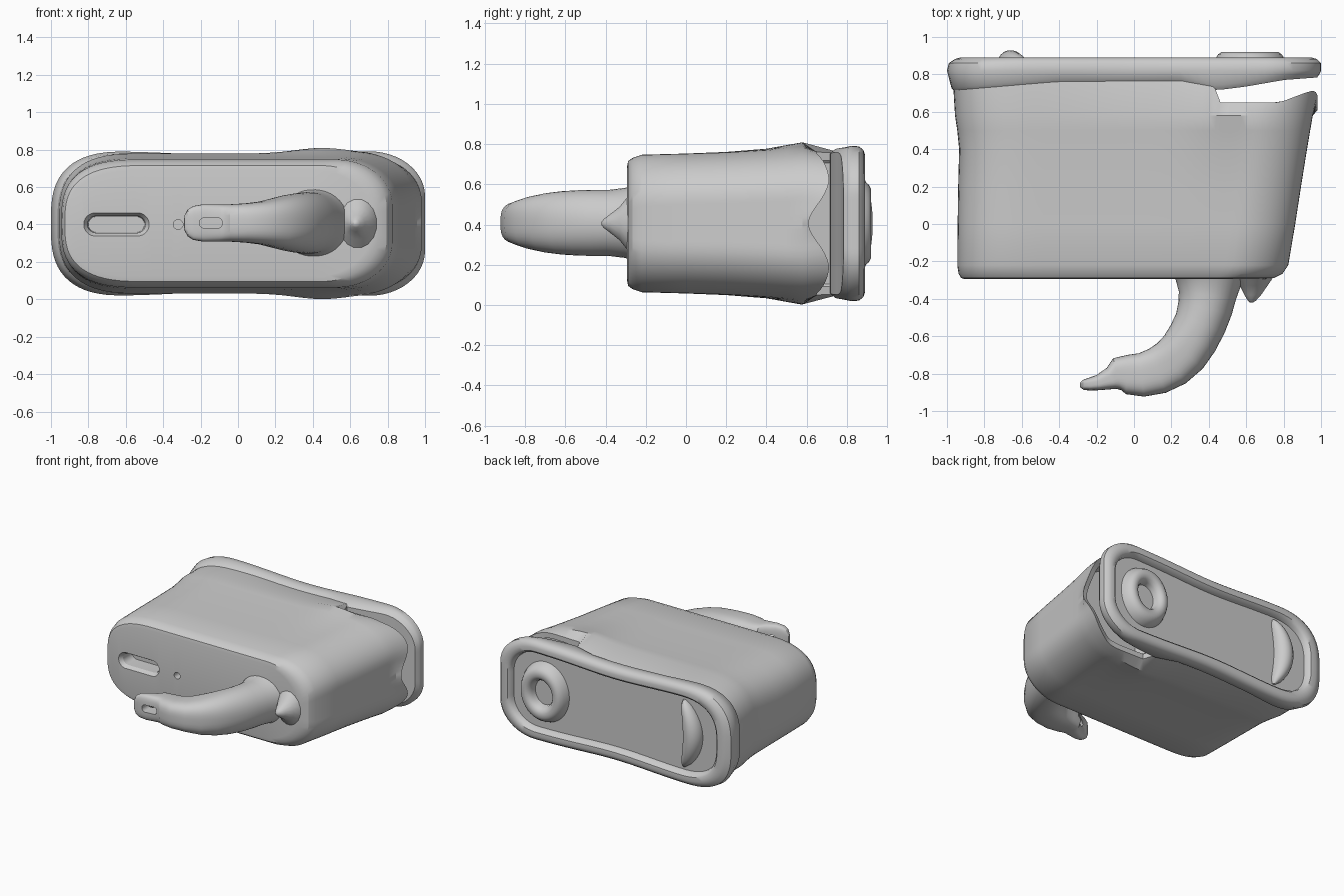
import bpy, bmesh, math
from mathutils import Vector

if "Cube" in bpy.data.objects:
    bpy.data.objects.remove(bpy.data.objects["Cube"])

MID = 0.405  # height of the horizontal symmetry plane


def lerp_table(x, table):
    for (x0, y0), (x1, y1) in zip(table, table[1:]):
        if x <= x1:
            t = max(0, (x - x0) / (x1 - x0))
            return y0 + (y1 - y0) * t
    return table[-1][1]


def bump(x, centre, width):
    return math.exp(-((x - centre) / width) ** 2)


def spow(v, e):
    return math.copysign(abs(v) ** e, v)


def outline(xl, xr, h, y, inset=0.0, swell=0.0, dip=0.0):
    """Rounded slab outline in XZ, mirrored about MID; y may be a function of (x, dz)."""
    xl, xr, h = xl + inset, xr - inset, h - inset
    rxl, rzl = 0.42 - inset, h * 0.93
    rxr, rzr = 0.30 - inset, 0.24 - inset * 0.6
    pts = [(xr, (h - rzr) * k / 5 + 0.004) for k in range(5)]
    for k in range(13):
        a = math.pi / 2 * k / 12
        pts.append((xr - rxr + rxr * math.cos(a), h - rzr + rzr * math.sin(a)))
    x0, x1 = xr - rxr, xl + rxl
    pts += [(x0 + (x1 - x0) * k / 28, h) for k in range(1, 28)]
    for k in range(17):
        a = math.pi / 2 * (1 + k / 16)
        pts.append((xl + rxl + rxl * spow(math.cos(a), 0.74), h - rzl + rzl * spow(max(0, math.sin(a)), 0.74)))
    half = []
    for x, z in pts:
        z *= 1 + (swell * bump(x, 0.45, 0.2) - dip * bump(x, 0.0, 0.4)) / h
        half.append((x, y(x, z) if callable(y) else y, z))
    up = [Vector((x, yy, MID + z)) for x, yy, z in half]
    down = [Vector((x, yy, MID - z)) for x, yy, z in reversed(half)]
    return up + down


def oval(centre, u, v, n=40, e=1.0):
    """Ellipse ring; e below 1 makes it squarer."""
    return [centre + u * spow(math.cos(a), e) + v * spow(math.sin(a), e)
            for a in (2 * math.pi * (k + 0.5) / n for k in range(n))]


def shade(ob, angle):
    bpy.ops.object.select_all(action='DESELECT')
    ob.select_set(True)
    bpy.context.view_layer.objects.active = ob
    bpy.ops.object.shade_smooth_by_angle(angle=math.radians(angle))


def loft(name, rings, angle=40):
    """Skin a stack of rings and close both ends with strips of quads."""
    bm = bmesh.new()
    vs = [[bm.verts.new(p) for p in r] for r in rings]
    n = len(rings[0])
    for a, b in zip(vs, vs[1:]):
        for i in range(n):
            j = (i + 1) % n
            bm.faces.new((a[i], a[j], b[j], b[i]))
    for r in (vs[0], vs[-1]):
        for i in range(n // 2 - 1):
            bm.faces.new((r[i], r[i + 1], r[n - 2 - i], r[n - 1 - i]))
    bmesh.ops.recalc_face_normals(bm, faces=bm.faces)
    me = bpy.data.meshes.new(name)
    bm.to_mesh(me)
    bm.free()
    ob = bpy.data.objects.new(name, me)
    bpy.context.collection.objects.link(ob)
    shade(ob, angle)
    return ob


def slot_ring(cx, cz, hx, hz, y, n=32):
    """Stadium-shaped ring lying in XZ."""
    s = hx - hz
    return [Vector((cx + math.copysign(s, math.cos(a)) + hz * math.cos(a), y, cz + hz * math.sin(a)))
            for a in (2 * math.pi * (k + 0.5) / n for k in range(n))]


def cut(ob, rings):
    cutter = loft("cutter", rings)
    cutter.hide_render = True
    mod = ob.modifiers.new("cut", 'BOOLEAN')
    mod.operation, mod.solver, mod.object = 'DIFFERENCE', 'EXACT', cutter
    bpy.ops.object.select_all(action='DESELECT')
    bpy.context.view_layer.objects.active = ob
    ob.select_set(True)
    bpy.ops.object.modifier_apply(modifier=mod.name)
    bpy.data.objects.remove(cutter)
    shade(ob, 28)


# Main body: slab that widens toward the back
def body_end(x, z):
    if x < 0.43:
        return 0.765
    y = lerp_table(x, [(0.43, 0.65), (0.78, 0.65), (0.96, 0.72)])
    return y - 0.11 * bump(z, 0, 0.13) * (x > 0.85)


stations = [  # y, left, right, half height, swell
    (-0.293, -0.91, 0.71, 0.285, 0), (-0.288, -0.925, 0.75, 0.31, 0),
    (-0.265, -0.938, 0.795, 0.327, 0), (-0.22, -0.945, 0.825, 0.342, 0),
    (0.0, -0.943, 0.862, 0.348, 0), (0.2, -0.94, 0.893, 0.353, 0.003),
    (0.4, -0.935, 0.925, 0.362, 0.01), (0.5, -0.945, 0.942, 0.368, 0.022),
    (0.58, -0.957, 0.956, 0.374, 0.03),
]
rings = [outline(xl, xr, h, y, swell=s) for y, xl, xr, h, s in stations]
rings.append(outline(-0.968, 0.982, 0.36, body_end, dip=0.02))
rings.append(outline(-0.968, 0.982, 0.36, body_end, inset=0.04, dip=0.02))
rings.append(outline(-0.968, 0.982, 0.36, lambda x, z: 0.765 if x < 0.43 else 0.56, inset=0.06))
body = loft("body", rings)

# Slot and pin hole in the front face
cut(body, [slot_ring(-0.65, 0.40, 0.19, 0.068, -0.32), slot_ring(-0.65, 0.40, 0.175, 0.062, -0.293),
           slot_ring(-0.65, 0.40, 0.155, 0.045, -0.265), slot_ring(-0.65, 0.40, 0.15, 0.042, -0.16)])
cut(body, [slot_ring(-0.32, 0.40, 0.026, 0.0255, -0.32), slot_ring(-0.32, 0.40, 0.026, 0.0255, -0.2)])


# Back frame with recessed panel
def frame_front(x, z):
    return lerp_table(x, [(-1, 0.70), (-0.8, 0.72), (-0.4, 0.755), (0.25, 0.76),
                          (0.44, 0.715), (0.6, 0.735), (0.8, 0.77), (1, 0.785)])


def frame_side(x, z):
    return frame_front(x, z) + 0.025


frame = [outline(-0.975, 1.0, 0.375, frame_front, 0.02, dip=0.02),
         outline(-0.98, 1.0, 0.38, frame_side, 0.004, dip=0.02),
         outline(-1.0, 1.0, 0.387, 0.82, dip=0.025),
         outline(-0.99, 1.0, 0.385, 0.86, dip=0.025),
         outline(-0.97, 0.99, 0.38, 0.882, 0.012, dip=0.025),
         outline(-0.96, 0.98, 0.375, 0.89, 0.03, dip=0.025),
         outline(-0.95, 0.98, 0.375, 0.888, 0.06, dip=0.025),
         outline(-0.95, 0.98, 0.375, 0.87, 0.078, dip=0.025),
         outline(-0.95, 0.98, 0.375, 0.84, 0.085, dip=0.025)]
loft("back_frame", frame)

# Raised ring on the back panel
profile = [(0.205, 0.82), (0.20, 0.85), (0.185, 0.885), (0.17, 0.908), (0.15, 0.92),
           (0.125, 0.92), (0.105, 0.91), (0.09, 0.885), (0.085, 0.848)]
loft("back_ring", [oval(Vector((0.62, y, MID)), Vector((r, 0, 0)), Vector((0, 0, r * 1.15)))
                   for r, y in profile])

# Curved ridge on the far end of the back panel
ridge = []
for k in range(17):
    t = -1 + k / 8
    s = math.sqrt(max(0.02, 1 - t * t))
    ridge.append(oval(Vector((-0.66 + 0.08 * t * t, 0.845, MID + 0.26 * t)),
                      Vector((0.075 * s, 0, 0)), Vector((0, 0.085 * s, 0)), 20))
loft("back_ridge", ridge)

# Curved hook: x, y, in-plane half width, half height
hook = [(0.40, -0.24, 0.21, 0.20), (0.40, -0.30, 0.18, 0.175), (0.393, -0.38, 0.155, 0.165),
        (0.38, -0.45, 0.147, 0.165), (0.355, -0.53, 0.14, 0.163), (0.315, -0.61, 0.138, 0.158),
        (0.265, -0.685, 0.136, 0.148), (0.20, -0.745, 0.132, 0.132), (0.125, -0.785, 0.126, 0.115),
        (0.04, -0.807, 0.117, 0.105), (-0.04, -0.805, 0.105, 0.10),
        (-0.09, -0.803, 0.088, 0.10), (-0.12, -0.825, 0.062, 0.10), (-0.19, -0.848, 0.042, 0.099),
        (-0.24, -0.857, 0.034, 0.09), (-0.27, -0.86, 0.027, 0.07), (-0.288, -0.861, 0.013, 0.035)]
sections = []
for i, (x, y, w, h) in enumerate(hook):
    a, b = hook[max(i - 1, 0)], hook[min(i + 1, len(hook) - 1)]
    d = Vector((b[0] - a[0], b[1] - a[1], 0)).normalized()
    e = lerp_table(x, [(-0.1, 0.6), (0.2, 0.7), (0.38, 0.95)])
    sections.append(oval(Vector((x, y, MID + 0.003)), Vector((d.y, -d.x, 0)) * w, Vector((0, 0, h)), 40, e))
hook_ob = loft("hook", sections, 60)
cut(hook_ob, [slot_ring(-0.145, 0.408, 0.062, 0.028, -1.0), slot_ring(-0.145, 0.408, 0.062, 0.028, -0.6)])
shade(hook_ob, 45)

# Pointed stud beside the hook
loft("stud", [oval(Vector((x, y, MID)), Vector((rx, 0, 0)), Vector((0, 0, rz)), 16)
              for x, y, rx, rz in [(0.64, -0.25, 0.12, 0.17), (0.64, -0.295, 0.10, 0.13),
                                   (0.64, -0.33, 0.075, 0.085), (0.635, -0.38, 0.045, 0.045),
                                   (0.63, -0.41, 0.022, 0.022), (0.628, -0.42, 0.008, 0.008)]])
